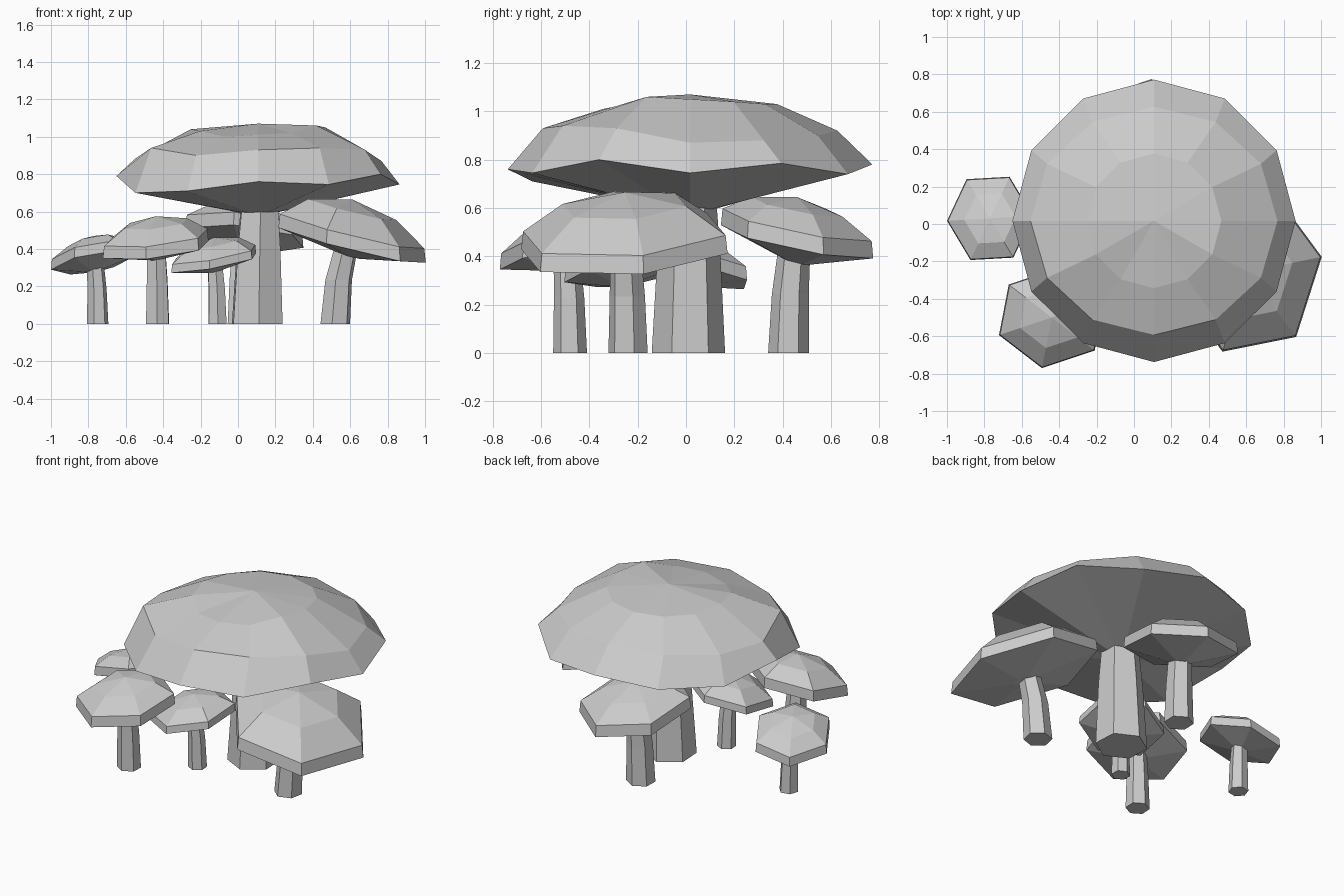
import bpy
import bmesh
from math import sin, cos, radians, tau

if "Cube" in bpy.data.objects:
    bpy.data.objects.remove(bpy.data.objects["Cube"], do_unlink=True)

grey = bpy.data.materials.new("plain_grey")
grey.use_nodes = True
tone = (0.6, 0.6, 0.6, 1)
grey.diffuse_color = tone
shader = grey.node_tree.nodes["Principled BSDF"]
shader.inputs["Base Color"].default_value = tone
shader.inputs["Roughness"].default_value = 0.9


def ring(centre, size, sides, turn, heights, slope=(0, 0)):
    """Points of an oval polygon; heights is one number or one per corner."""
    points = []
    for i in range(sides):
        a = radians(turn) + tau * i / sides
        dx, dy = size[0] * cos(a), size[1] * sin(a)
        z = heights[i] if isinstance(heights, list) else heights
        points.append((centre[0] + dx, centre[1] + dy,
                       z + slope[0] * dx + slope[1] * dy))
    return points


def loft(name, rings, tip=None):
    """Skin stacked rings, with a flat bottom and a flat or pointed top."""
    bm = bmesh.new()
    loops = [[bm.verts.new(p) for p in r] for r in rings]
    n = len(loops[0])
    for low, high in zip(loops, loops[1:]):
        for i in range(n):
            j = (i + 1) % n
            bm.faces.new((low[i], low[j], high[j], high[i]))
    bm.faces.new(loops[0][::-1])
    if tip:
        top = bm.verts.new(tip)
        for i in range(n):
            bm.faces.new((loops[-1][i], loops[-1][(i + 1) % n], top))
    else:
        bm.faces.new(loops[-1])
    bmesh.ops.recalc_face_normals(bm, faces=bm.faces[:])
    mesh = bpy.data.meshes.new(name)
    bm.to_mesh(mesh)
    bm.free()
    mesh.materials.append(grey)
    obj = bpy.data.objects.new(name, mesh)
    bpy.context.collection.objects.link(obj)


def stem(name, path, radii, turn):
    loft(name, [ring(p, (r, r), 6, turn, p[2]) for p, r in zip(path, radii)])


def small_mushroom(name, foot, foot_radius, centre, size, turn, slope, rise, band, drop):
    """Hexagonal tilted cap with an upright band, on a bent stem."""
    x, y, z = centre

    def level(scale, lift):
        return ring(centre, (size[0] * scale, size[1] * scale), 6, turn, z + lift, slope)

    loft(name + "_cap",
         [level(0.15, -drop), level(1, 0), level(0.98, band), level(0.6, rise * 0.78)],
         (x, y, z + rise))
    top = z - drop + 0.03
    bend = (foot[0] * 0.8 + x * 0.2, foot[1] * 0.8 + y * 0.2, top * 0.6)
    head = (foot[0] * 0.4 + x * 0.6, foot[1] * 0.4 + y * 0.6, top)
    stem(name + "_stem", [(*foot, 0), bend, head],
         [foot_radius, foot_radius * 0.9, foot_radius * 0.8], turn + 8)


# Large mushroom: twelve-sided uneven cap
middle = (0.107, 0.017)
rim = [.745, .785, .74, .78, .75, .74, .79, .7, .71, .76, .745, .8]
side = [.87, .88, .9, .92, .91, .89, .88, .94, .9, .93, .94, .93]
crown = [1.05, 1.04, 1.03, 1.03, 1.03, 1.03, 1.04, 1.03, 1, 1.01, 1.02, 1.06]
loft("large_cap",
     [ring(middle, (0.1, 0.1), 12, 0, 0.595),
      ring(middle, (0.757, 0.755), 12, 0, rim),
      ring(middle, (0.66, 0.61), 12, 0, side),
      ring(middle, (0.36, 0.36), 12, 0, crown)],
     (*middle, 1.07))
stem("large_stem",
     [(0.103, 0.01, 0), (0.11, 0.012, 0.4), (0.115, 0.015, 0.64)],
     [0.152, 0.131, 0.11], 33)

# Five small mushrooms around it
small_mushroom("left_edge", (-0.75, 0.04), 0.058, (-0.77, 0.03, 0.328), (0.23, 0.25),
               3, (0.18, -0.2), 0.142, 0.055, 0.045)
small_mushroom("front_corner", (-0.43, -0.48), 0.07, (-0.44, -0.5, 0.397), (0.3, 0.275),
               20, (0.11, 0.17), 0.178, 0.065, 0.05)
small_mushroom("front_middle", (-0.11, -0.25), 0.055, (-0.13, -0.265, 0.325), (0.25, 0.24),
               25, (0.18, 0.12), 0.135, 0.045, 0.045)
small_mushroom("right_side", (0.52, -0.24), 0.083, (0.61, -0.255, 0.42), (0.4, 0.455),
               10, (-0.25, 0.06), 0.245, 0.075, 0.06)
small_mushroom("back", (0.02, 0.425), 0.085, (0.035, 0.46, 0.46), (0.335, 0.32),
               20, (-0.1, -0.2), 0.185, 0.07, 0.085)
